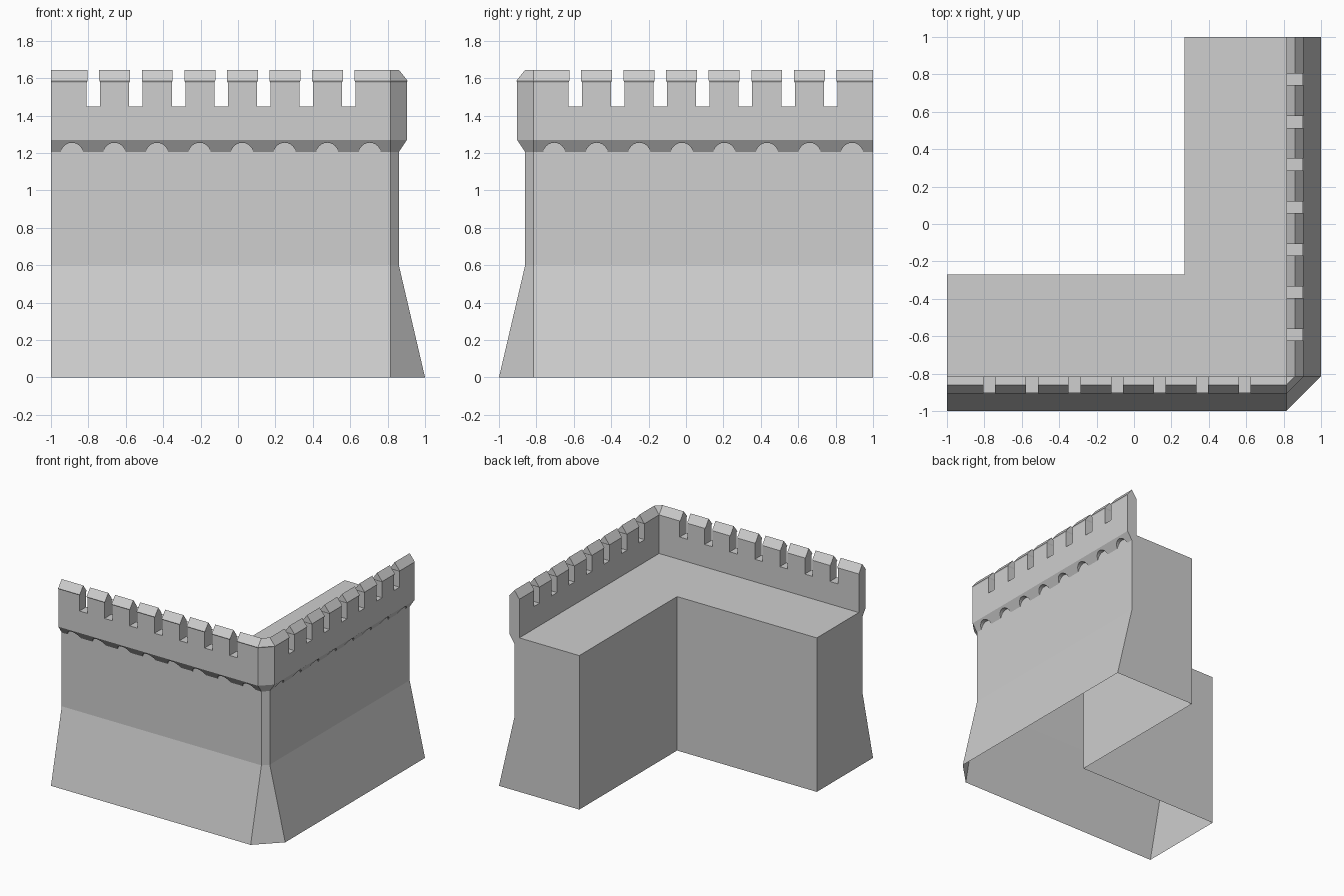
import bpy, bmesh, math

cube = bpy.data.objects.get("Cube")
if cube:
    bpy.data.objects.remove(cube, do_unlink=True)

CORNER = 0.815      # where the outer corner chamfer starts
PITCH = 0.2275      # spacing of crenels and arches

stone = bpy.data.materials.new("grey_stone")
stone.use_nodes = True
stone.diffuse_color = (0.62, 0.62, 0.62, 1)
stone.node_tree.nodes["Principled BSDF"].inputs["Base Color"].default_value = stone.diffuse_color


def finish(name, bm):
    bmesh.ops.remove_doubles(bm, verts=bm.verts, dist=1e-5)
    bmesh.ops.recalc_face_normals(bm, faces=bm.faces)
    mesh = bpy.data.meshes.new(name)
    bm.to_mesh(mesh)
    bm.free()
    mesh.materials.append(stone)
    obj = bpy.data.objects.new(name, mesh)
    bpy.context.collection.objects.link(obj)
    return obj


def sweep_corner(name, profile, closed):
    """Sweep an (outward, height) profile along both wings of the corner."""
    bm = bmesh.new()
    stations = [
        lambda d: (-1, -d),
        lambda d: (min(d, CORNER), -d),
        lambda d: (d, -min(d, CORNER)),
        lambda d: (d, 1),
    ]
    rings = [[bm.verts.new((*place(d), z)) for d, z in profile] for place in stations]
    count = len(profile)
    for a, b in zip(rings, rings[1:]):
        for i in range(count if closed else count - 1):
            j = (i + 1) % count
            bm.faces.new((a[i], a[j], b[j], b[i]))
    bm.faces.new(rings[0])
    bm.faces.new(rings[-1])
    return finish(name, bm)


def add_prism(bm, outline, along, near, far, right_wing):
    """Extrude an (along, height) outline through the wall of one wing."""
    def place(s, d, z):
        return (d, -s, z) if right_wing else (s, -d, z)
    a = [bm.verts.new(place(along + s, near, z)) for s, z in outline]
    b = [bm.verts.new(place(along + s, far, z)) for s, z in outline]
    bm.faces.new(a)
    bm.faces.new(b)
    for i in range(len(a)):
        j = (i + 1) % len(a)
        bm.faces.new((a[i], a[j], b[j], b[i]))


# Main wall with battered base and walkway, open underneath
sweep_corner("wall_body",
             [(0.27, 0), (0.27, 1.265), (0.86, 1.265), (0.86, 0.6), (1, 0)], False)

# Parapet with sloping corbel, small lip and gabled coping
parapet = sweep_corner("parapet",
                       [(0.858, 1.203), (0.903, 1.27), (0.903, 1.578), (0.907, 1.586),
                        (0.86, 1.645), (CORNER, 1.582), (CORNER, 1.26)], True)

# Crenels, narrower between the coping stones, and arches under the corbel
half = [(0.036, 1.45), (0.036, 1.577), (0.031, 1.587), (0.031, 1.75)]
crenel = half + [(-s, z) for s, z in reversed(half)]
arch = [(0.06 * math.cos(t * math.tau / 24), 1.195 + 0.06 * math.sin(t * math.tau / 24))
        for t in range(24)]
bm = bmesh.new()
for right_wing in (False, True):
    for i in range(7):
        add_prism(bm, crenel, -0.773 + PITCH * i, 0.7, 1.0, right_wing)
    for i in range(8):
        add_prism(bm, arch, -0.888 + PITCH * i, 0.84, 1.0, right_wing)
cutter = finish("parapet_cutter", bm)
cutter.hide_render = True

cut = parapet.modifiers.new("openings", 'BOOLEAN')
cut.operation = 'DIFFERENCE'
cut.solver = 'EXACT'
cut.object = cutter
bpy.context.view_layer.objects.active = parapet
bpy.ops.object.modifier_apply(modifier=cut.name)
bpy.data.objects.remove(cutter, do_unlink=True)
